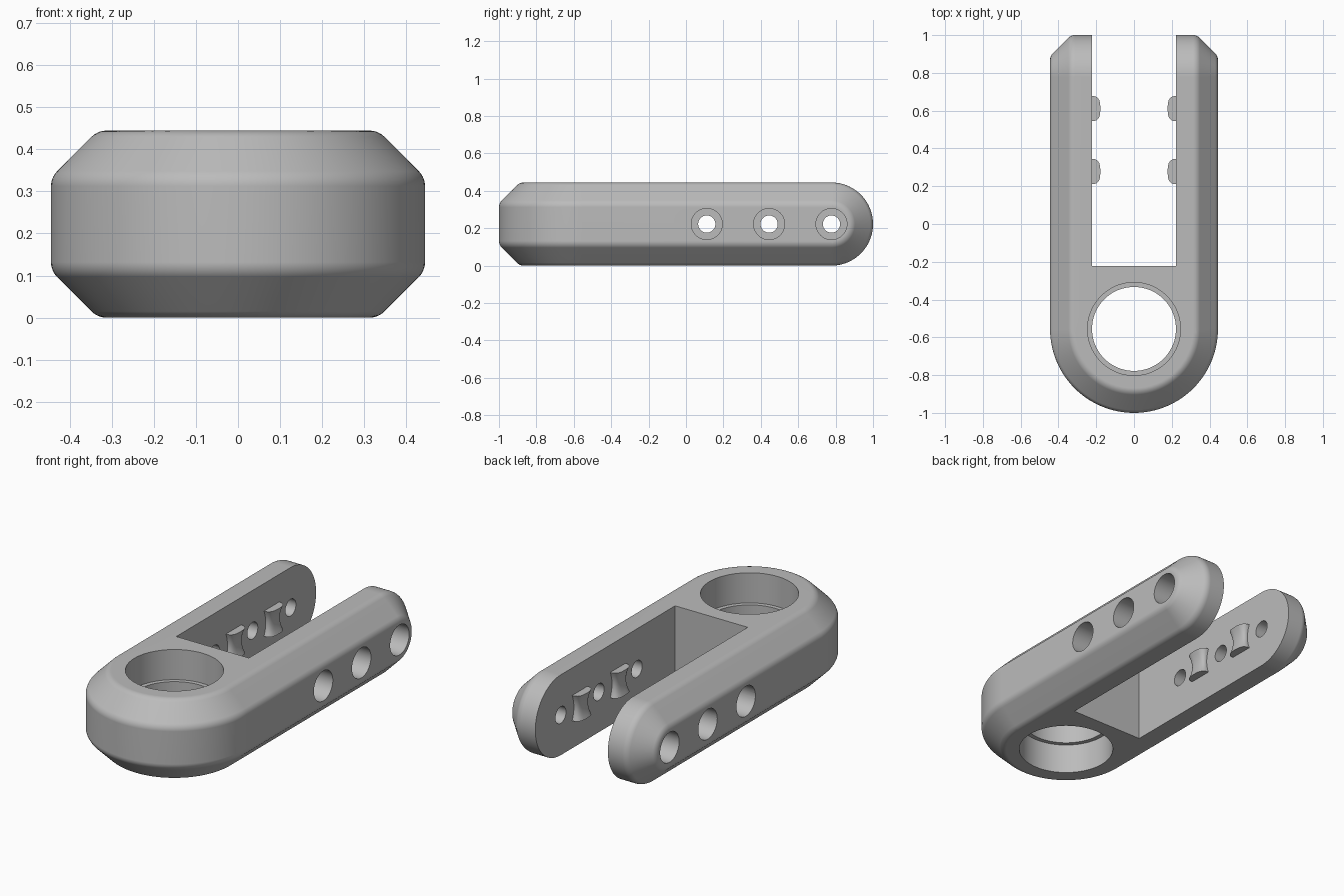
import bpy, bmesh, math
from math import pi, sin, cos, radians
from mathutils import Matrix

if "Cube" in bpy.data.objects:
    bpy.data.objects.remove(bpy.data.objects["Cube"])

U = 1 / 9                 # base dimension: wall, chamfer and spacing are multiples
MID = 2 * U               # half height
EYE_Y = -5 * U            # centre of the round front
TIP_Y = 7 * U             # centre of the rounded arm tips

grey = bpy.data.materials.new("satin grey")
grey.use_nodes = True
COLOUR = (0.5, 0.5, 0.5, 1)
grey.diffuse_color = COLOUR
grey.node_tree.nodes["Principled BSDF"].inputs["Base Color"].default_value = COLOUR


def make(name, bm):
    bmesh.ops.recalc_face_normals(bm, faces=bm.faces)
    mesh = bpy.data.meshes.new(name)
    bm.to_mesh(mesh)
    bm.free()
    mesh.materials.append(grey)
    ob = bpy.data.objects.new(name, mesh)
    bpy.context.collection.objects.link(ob)
    return ob


def activate(ob):
    bpy.ops.object.select_all(action='DESELECT')
    ob.select_set(True)
    bpy.context.view_layer.objects.active = ob


def cut(ob, cutter):
    """Subtract the cutter and remove it."""
    mod = ob.modifiers.new("cut", 'BOOLEAN')
    mod.operation, mod.solver, mod.object = 'DIFFERENCE', 'EXACT', cutter
    activate(ob)
    bpy.ops.object.modifier_apply(modifier=mod.name)
    bpy.data.objects.remove(cutter)


def cylinder(name, radius, depth, centre, along_x=False, segments=48):
    bm = bmesh.new()
    m = Matrix.Translation(centre)
    if along_x:
        m = m @ Matrix.Rotation(pi / 2, 4, 'Y')
    bmesh.ops.create_cone(bm, cap_ends=True, segments=segments, radius1=radius,
                          radius2=radius, depth=depth, matrix=m)
    return make(name, bm)


# Body section: (distance from centre line, height above mid plane), filleted chamfer
FILLET = 0.05
t = FILLET * math.tan(pi / 8)
section = []
for cx, cz, start in ((3 * U - t, 2 * U - FILLET, 90), (4 * U - FILLET, U - t, 45)):
    for i in range(6):
        a = radians(start - 9 * i)
        section.append((cx + FILLET * cos(a), cz + FILLET * sin(a)))

# Body: round front swept about z, arm tips swept about x, joined as one convex shell
bm = bmesh.new()
for r, h in section:
    for i in range(65):
        a = pi + pi * i / 64
        for s in (-1, 1):
            bm.verts.new((r * cos(a), EYE_Y + r * sin(a), MID + s * h))
    for i in range(49):
        a = -pi / 2 + pi * i / 48
        for s in (-1, 1):
            bm.verts.new((s * r, TIP_Y + h * cos(a), MID + h * sin(a)))
bmesh.ops.remove_doubles(bm, verts=bm.verts, dist=1e-5)
hull = bmesh.ops.convex_hull(bm, input=bm.verts)
bmesh.ops.delete(bm, geom=[v for v in bm.verts if not v.link_faces], context='VERTS')
bmesh.ops.dissolve_limit(bm, angle_limit=radians(0.4), verts=bm.verts, edges=bm.edges)
body = make("fork_body", bm)

# Slot between the arms
bm = bmesh.new()
bmesh.ops.create_cube(bm, size=1, matrix=Matrix.Translation((0, 0.39 + 0.5 - MID - 0.0, MID))
                      @ Matrix.Diagonal((4 * U, 2.0, 1, 1)))
bmesh.ops.translate(bm, verts=bm.verts, vec=(0, -MID - min(v.co.y for v in bm.verts), 0))
cut(body, make("slot_cutter", bm))

# Large eye bore with a narrower rib at mid height
cut(body, cylinder("bore_cutter", 2 * U, 1, (0, EYE_Y, MID), segments=96))
for s in (-1, 1):
    cut(body, cylinder("bore_step_cutter", 0.246, 1, (0, EYE_Y, MID + s * (0.5 + U / 2)),
                       segments=96))

# Cross holes with counterbores on the outside of each arm
for y in (U, 4 * U, 7 * U):
    cut(body, cylinder("pin_cutter", 0.046, 2, (0, y, MID), True))
    for s in (-1, 1):
        cut(body, cylinder("counterbore_cutter", 0.083, 0.4, (s * (3 * U + 0.2), y, MID), True))

activate(body)
bpy.ops.object.shade_smooth_by_angle(angle=radians(30))
weighted = body.modifiers.new("even shading", 'WEIGHTED_NORMAL')
weighted.keep_sharp = True

# Waisted grip nubs on the inner arm walls
RINGS, PTS = 9, 17
for side, s in (("left", 1), ("right", -1)):
    for n, y in enumerate((2.5 * U, 5.5 * U), 1):
        bm = bmesh.new()
        rings = []
        for k in range(RINGS):
            q = 2 * k / (RINGS - 1) - 1
            width, reach = 0.052 + 0.015 * q * q, 0.028 + 0.016 * q * q
            ring = []
            for i in range(PTS):
                a = pi * i / (PTS - 1)
                c, d = cos(a), max(sin(a), 0)
                py = math.copysign(abs(c) ** 0.7, c) * width
                ring.append(bm.verts.new((s * (2 * U + 0.004 - (reach + 0.004) * d ** 0.7),
                                          y + py, MID + 0.07 * q)))
            rings.append(ring)
        for a, b in zip(rings, rings[1:]):
            for i in range(PTS):
                j = (i + 1) % PTS
                bm.faces.new((a[i], a[j], b[j], b[i]))
        bm.faces.new(rings[0])
        bm.faces.new(rings[-1])
        activate(make(f"{side}_grip_nub_{n}", bm))
        bpy.ops.object.shade_smooth_by_angle(angle=radians(40))
